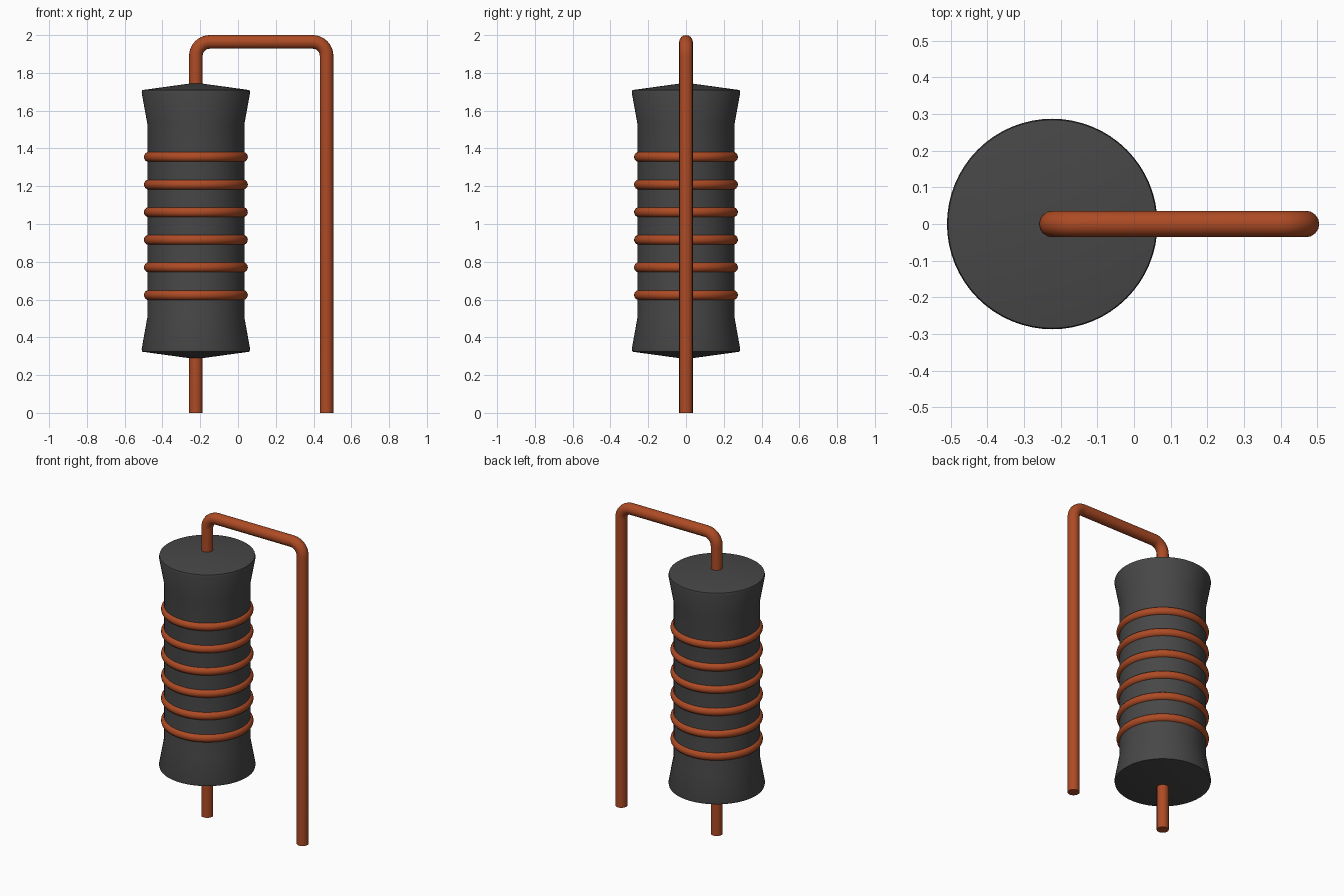
import bpy, bmesh, math
from mathutils import Vector

cube = bpy.data.objects.get("Cube")
if cube:
    bpy.data.objects.remove(cube, do_unlink=True)

BODY_X = -0.223
LEAD_X = 0.469
LEAD_R = 0.036


def material(name, rgb):
    m = bpy.data.materials.new(name)
    m.use_nodes = True
    m.diffuse_color = (*rgb, 1)
    bsdf = m.node_tree.nodes["Principled BSDF"]
    bsdf.inputs["Base Color"].default_value = (*rgb, 1)
    bsdf.inputs["Roughness"].default_value = 0.5
    return m


charcoal = material("charcoal", (0.063, 0.063, 0.063))
copper = material("copper", (0.42, 0.07, 0.018))


def finish(obj, mat, angle):
    obj.data.materials.clear()
    obj.data.materials.append(mat)
    bpy.ops.object.select_all(action='DESELECT')
    obj.select_set(True)
    bpy.context.view_layer.objects.active = obj
    bpy.ops.object.shade_smooth_by_angle(angle=math.radians(angle))


def lathe(name, profile, mat, steps=64):
    """Spin an (r, z) profile around the body axis."""
    bm = bmesh.new()
    verts = [bm.verts.new((r, 0, z)) for r, z in profile]
    edges = [bm.edges.new(pair) for pair in zip(verts, verts[1:])]
    bmesh.ops.spin(bm, geom=verts + edges, cent=(0, 0, 0), axis=(0, 0, 1),
                   angle=math.tau, steps=steps)
    bmesh.ops.remove_doubles(bm, verts=bm.verts, dist=1e-4)
    bmesh.ops.recalc_face_normals(bm, faces=bm.faces)
    mesh = bpy.data.meshes.new(name)
    bm.to_mesh(mesh)
    bm.free()
    obj = bpy.data.objects.new(name, mesh)
    bpy.context.collection.objects.link(obj)
    obj.location.x = BODY_X
    finish(obj, mat, 30)


# Flared body with shallow conical ends
lathe("resistor_body", [
    (0, 0.285), (0.284, 0.324), (0.287, 0.338), (0.257, 0.505),
    (0.257, 1.53), (0.287, 1.695), (0.284, 1.709), (0, 1.748)], charcoal)

# Evenly spaced wire rings
for i in range(6):
    bpy.ops.mesh.primitive_torus_add(
        major_segments=64, minor_segments=16, major_radius=0.248,
        minor_radius=0.027, location=(BODY_X, 0, 0.624 + i * 0.1462))
    ring = bpy.context.object
    ring.name = f"wire_ring_{i + 1}"
    finish(ring, copper, 60)

# Bent wire lead: up through the body, across, and down to the ground
BEND, TOP = 0.074, 2 - LEAD_R


def arc(cx, start, end, n=10):
    for k in range(n + 1):
        a = math.radians(start + (end - start) * k / n)
        yield Vector((cx + BEND * math.cos(a), 0, TOP - BEND + BEND * math.sin(a)))


path = [Vector((BODY_X, 0, 0)), *arc(BODY_X + BEND, 180, 90),
        *arc(LEAD_X - BEND, 90, 0), Vector((LEAD_X, 0, 0))]
curve = bpy.data.curves.new("wire_lead", 'CURVE')
curve.dimensions = '3D'
curve.bevel_depth = LEAD_R
curve.bevel_resolution = 6
curve.use_fill_caps = True
spline = curve.splines.new('POLY')
spline.points.add(len(path) - 1)
for point, co in zip(spline.points, path):
    point.co = (*co, 1)
lead = bpy.data.objects.new("wire_lead", curve)
bpy.context.collection.objects.link(lead)
bpy.ops.object.select_all(action='DESELECT')
lead.select_set(True)
bpy.context.view_layer.objects.active = lead
bpy.ops.object.convert(target='MESH')
lead = bpy.context.object

# Weld the end caps to the tube
bm = bmesh.new()
bm.from_mesh(lead.data)
bmesh.ops.remove_doubles(bm, verts=bm.verts, dist=1e-5)
bmesh.ops.recalc_face_normals(bm, faces=bm.faces)
bm.to_mesh(lead.data)
bm.free()
finish(lead, copper, 40)
